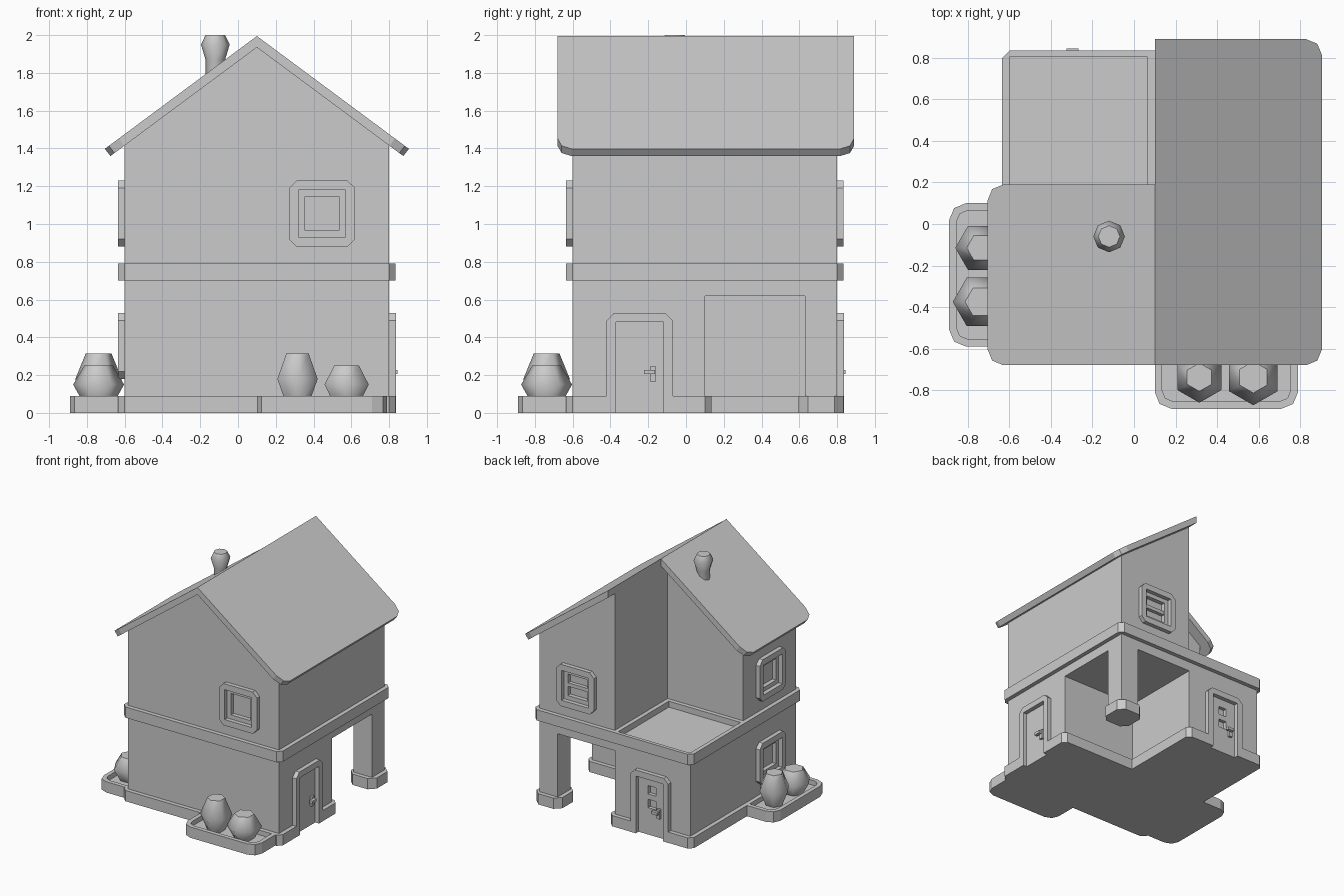
import bpy
from math import radians, pi, cos, sin
from mathutils import Matrix, Vector

if "Cube" in bpy.data.objects:
    bpy.data.objects.remove(bpy.data.objects["Cube"])


def loft(name, rings, matrix=Matrix(), cyclic=False, smooth=False):
    """Bridge equal-length rings; cap the ends, or close back to the first ring."""
    n, k = len(rings[0]), len(rings)
    verts = [matrix @ Vector(p) for r in rings for p in r]
    faces = []
    for i in range(k if cyclic else k - 1):
        a, b = i * n, (i + 1) % k * n
        faces += [(a + j, a + (j + 1) % n, b + (j + 1) % n, b + j) for j in range(n)]
    sides = len(faces)
    if not cyclic:
        faces += [tuple(range(n))[::-1], tuple(range((k - 1) * n, k * n))]
    me = bpy.data.meshes.new(name)
    me.from_pydata(verts, [], faces)
    if smooth:
        for p in me.polygons[:sides]:
            p.use_smooth = True
    ob = bpy.data.objects.new(name, me)
    bpy.context.collection.objects.link(ob)
    fix_normals(me)
    return ob


def fix_normals(me):
    import bmesh
    bm = bmesh.new()
    bm.from_mesh(me)
    bmesh.ops.recalc_face_normals(bm, faces=bm.faces[:])
    bm.to_mesh(me)
    bm.free()


def rounded(pts, seg=1):
    """2D outline from (x, y, radius) points with cut or two-step corners."""
    out = []
    for i, (x, y, r) in enumerate(pts):
        p = Vector((x, y))
        if not r:
            out.append(p)
            continue
        a = p + (Vector(pts[i - 1][:2]) - p).normalized() * r
        b = p + (Vector(pts[(i + 1) % len(pts)][:2]) - p).normalized() * r
        c = a + b - p
        out += [a, c + (p - c).normalized() * r, b] if seg == 2 else [a, b]
    return out


def rect(x0, x1, y0, y1, r=0, seg=1):
    return rounded([(x0, y0, r), (x1, y0, r), (x1, y1, r), (x0, y1, r)], seg)


def at(pts, z):
    return [(p[0], p[1], z) for p in pts]


def prism(name, pts, z0, z1, matrix=Matrix()):
    return loft(name, [at(pts, z0), at(pts, z1)], matrix)


def frame(name, outer, inner, z0, z1, matrix=Matrix()):
    return loft(name, [at(outer, z0), at(outer, z1), at(inner, z1), at(inner, z0)], matrix, True)


def cut(ob, cutters):
    for c in cutters:
        m = ob.modifiers.new("cut", 'BOOLEAN')
        m.operation, m.solver, m.object = 'DIFFERENCE', 'EXACT', c
    dg = bpy.context.evaluated_depsgraph_get()
    me = bpy.data.meshes.new_from_object(ob.evaluated_get(dg))
    ob.modifiers.clear()
    ob.data = me
    for c in cutters:
        bpy.data.objects.remove(c)


def side(x, y, angle):
    return Matrix.Translation((x, y, 0)) @ Matrix.Rotation(radians(angle), 4, 'Z')


UP = Matrix.Rotation(radians(90), 4, 'X')   # wall space: right, up, outward
front, left = side(.445, -.6, 0), side(-.6, -.245, -90)
right, back, back_door = side(.8, -.245, 90), side(.445, .8, 180), side(-.245, .8, 180)
SLOPE = .742

# House body: gabled block with terrace, carport and opening cuts
eave = 1.935 - .7 * SLOPE
gable = [(-.6, 0), (.8, 0), (.8, eave), (.1, 1.935), (-.6, eave)]
body = loft("house_body", [[(x, y, z) for x, z in gable] for y in (-.6, .8)])
windows = [("front", front, 1.055), ("left_upper", left, 1.055),
           ("left_lower", left, .355), ("back", back, 1.055)]
cutters = [prism("terrace_cutter", rect(-1, .1, .1, 1), .72, 2.2),
           prism("carport_cutter", rect(.1, 1, .1, 1), -.1, .62)]
for n, m, z in windows:
    cutters.append(prism("pane_cutter", rect(-.09, .09, z - .09, z + .09), -.035, .1, m @ UP))
for z in (.26, .375):
    cutters.append(prism("door_cutter", rect(-.037, .037, z - .035, z + .035),
                         -.03, .1, back_door @ UP))
cut(body, cutters)

# Window surrounds
for n, m, z in windows:
    frame(n + "_window_frame", rect(-.175, .175, z - .175, z + .175, .04),
          rect(-.125, .125, z - .125, z + .125, .001), -.005, .035, m @ UP)
prism("back_window_bar", rect(-.09, .09, 1.04, 1.07), -.036, -.005, back @ UP)

# Door surrounds and handles
for n, m in (("right", right), ("back", back_door)):
    arch = rounded([(-.175, 0, 0), (-.125, 0, 0), (-.125, .48, 0), (.125, .48, 0), (.125, 0, 0),
                    (.175, 0, 0), (.175, .53, .04), (-.175, .53, .04)])
    prism(n + "_door_frame", arch, -.005, .036, m @ UP)
    prism(n + "_handle_plate", rect(.055, .085, .165, .245), -.005, .02, m @ UP)
    prism(n + "_handle_lever", rect(.022, .08, .205, .228), .018, .045, m @ UP)

# Plinth around the lower storey, notched at the doors
c = .035
plinth = rounded([(-.635, -.635, c), (.835, -.635, c), (.835, -.37, 0), (.8, -.37, 0),
                  (.8, -.12, 0), (.835, -.12, 0), (.835, .135, c), (.135, .135, 0),
                  (.135, .835, c), (-.12, .835, 0), (-.12, .8, 0), (-.37, .8, 0),
                  (-.37, .835, 0), (-.635, .835, c)])
prism("plinth", plinth, 0, .09)

# Carport pillar
prism("carport_pillar", rect(.63, .8, .63, .8), .05, .63)
prism("pillar_base", rect(.595, .835, .595, .835, .05), 0, .09)

# Floor band with sunken terrace
band = prism("floor_band", rect(-.635, .835, -.635, .835, c), .7, .79)
cut(band, [prism("terrace_recess", rect(-.6, .065, .135, .805), .74, .9),
           prism("carport_clear", rect(.2, .7, .2, .7), .71, .72)][:1])

# Roof slopes with rounded eave corners
for n, s, y1 in (("right", 1, .89), ("left", -1, .19)):
    plan = rounded([(0, -.68, 0), (.805, -.68, .075), (.805, y1, .075), (0, y1, 0)], 2)
    top = [(.1 + s * d, y, 1.995 - SLOPE * d) for d, y in plan]
    low = [(.1 + s * d * .963, y, 1.935 - SLOPE * d * .963) for d, y in plan]
    loft(n + "_roof_slope", [low, top])


def turned(name, profile, n, x, y, phase, matrix=Matrix()):
    rings = [[(x + r * cos(phase + 2 * pi * i / n), y + r * sin(phase + 2 * pi * i / n), z)
              for i in range(n)] for r, z in profile]
    return loft(name, rings, matrix, smooth=True)


# Chimney
turned("chimney", [(.052, 1.6), (.052, 1.87), (.076, 1.95), (.052, 2.0)], 8, -.12, -.06, 0)

# Planters with bushes
for n, m in (("front", front), ("left", left)):
    outer = rounded([(-.345, .02, 0), (-.345, -.29, .08), (.345, -.29, .08), (.345, .02, 0)], 2)
    inner = rounded([(-.31, .02, 0), (-.31, -.255, .055), (.31, -.255, .055), (.31, .02, 0)], 2)
    frame(n + "_planter_rim", outer, inner, 0, .09, m)
    prism(n + "_planter_soil", inner, 0, .05, m)
    turned(n + "_tall_bush", [(.068, .045), (.123, .18), (.068, .315)], 6, -.13, -.138, pi / 6, m)
    turned(n + "_round_bush", [(.076, .045), (.135, .15), (.076, .25)], 6, .13, -.138, pi / 6, m)
